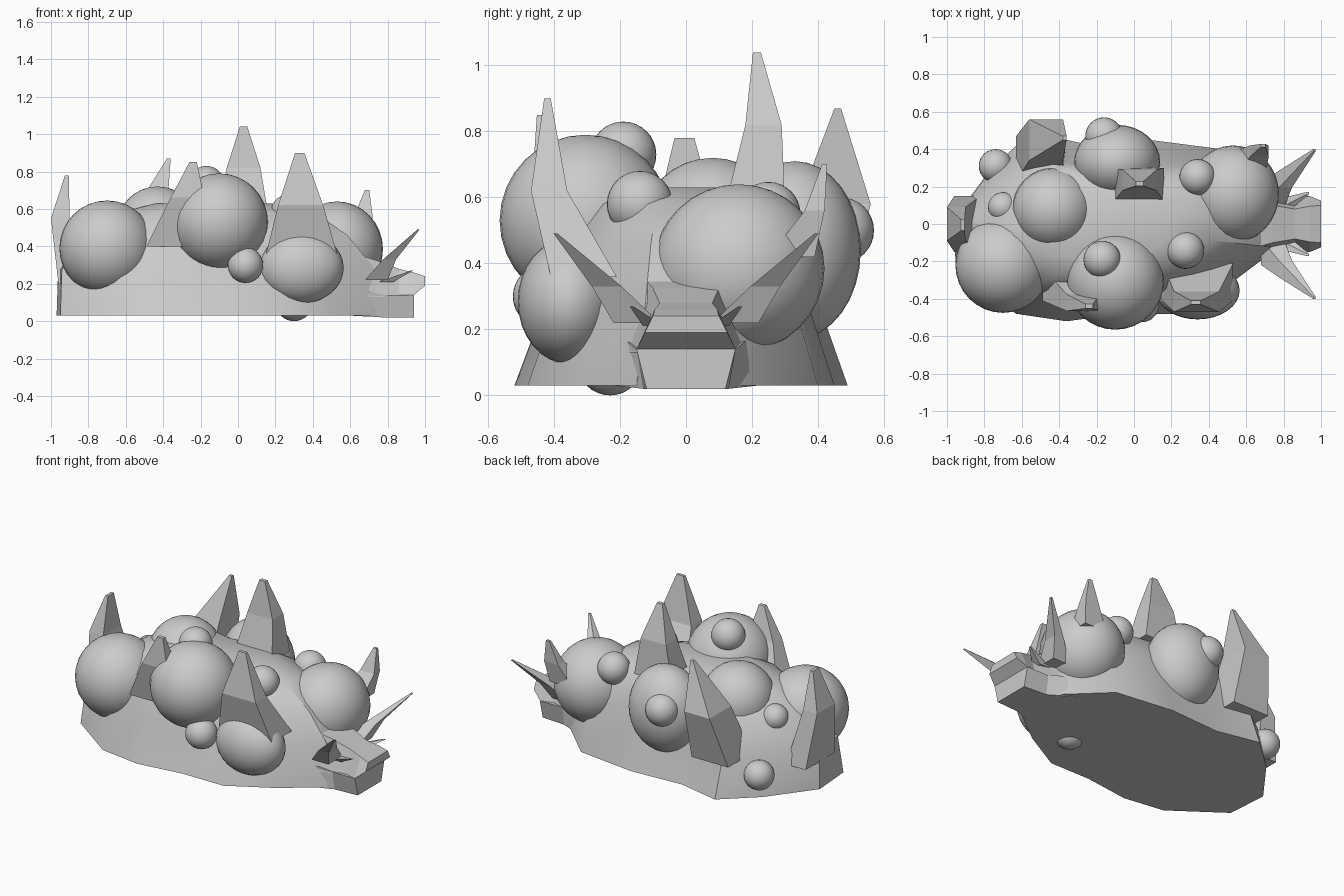
import bpy, bmesh, math


def loft(name, rings, smooth=False):
    """Skin a list of equal-length point rings and cap both ends."""
    bm = bmesh.new()
    vr = [[bm.verts.new(p) for p in r] for r in rings]
    n = len(vr[0])
    for a, b in zip(vr, vr[1:]):
        for i in range(n):
            j = (i + 1) % n
            bm.faces.new((a[i], a[j], b[j], b[i]))
    bm.faces.new(vr[0][::-1])
    bm.faces.new(vr[-1])
    bmesh.ops.recalc_face_normals(bm, faces=bm.faces[:])
    me = bpy.data.meshes.new(name)
    bm.to_mesh(me)
    bm.free()
    ob = bpy.data.objects.new(name, me)
    bpy.context.collection.objects.link(ob)
    if smooth:
        bpy.ops.object.select_all(action='DESELECT')
        bpy.context.view_layer.objects.active = ob
        ob.select_set(True)
        bpy.ops.object.shade_smooth_by_angle(angle=math.radians(35))
    return ob


def horn(name, *rings):
    """Four-sided spike; each ring is (x, y, z, half width x, half width y)."""
    loft(name, [[(x + sx * hx, y + sy * hy, z)
                 for sx, sy in ((-1, -1), (1, -1), (1, 1), (-1, 1))]
                for x, y, z, hx, hy in rings])


def wart(name, loc, size):
    bpy.ops.mesh.primitive_uv_sphere_add(segments=32, ring_count=16, location=loc)
    ob = bpy.context.object
    ob.name = name
    ob.scale = size if isinstance(size, tuple) else (size,) * 3
    bpy.ops.object.shade_smooth()


# Body: irregular flat foot outline, drawn in towards the back
foot = [(-0.97, 0.02), (-0.95, -0.25), (-0.63, -0.48), (-0.36, -0.52),
        (-0.06, -0.48), (0.23, -0.48), (0.5, -0.33), (0.74, -0.15),
        (0.74, 0.14), (0.47, 0.40), (0.08, 0.45), (-0.27, 0.43),
        (-0.55, 0.49), (-0.76, 0.3)]
levels = [(0.03, 1, 1), (0.28, 0.99, 0.82), (0.46, 0.82, 0.71),
          (0.58, 0.62, 0.58), (0.63, 0.38, 0.38)]
loft("body", [[(-0.12 + (x + 0.12) * sx, y * sy, z) for x, y in foot]
              for z, sx, sy in levels], True)

# Head: lower jaw, and a snout that overhangs it
def head_ring(x, wb, wt, zb, zt):
    return [(x, -wb, zb), (x, wb, zb), (x, wt, zt), (x, -wt, zt)]

loft("lower_jaw", [head_ring(0.6, 0.22, 0.2, 0.03, 0.18),
                   head_ring(0.78, 0.13, 0.15, 0.02, 0.14),
                   head_ring(0.94, 0.12, 0.15, 0.02, 0.14)])
loft("snout", [head_ring(0.6, 0.2, 0.14, 0.13, 0.37),
               head_ring(0.74, 0.16, 0.1, 0.13, 0.325),
               head_ring(0.86, 0.13, 0.08, 0.13, 0.28),
               head_ring(0.94, 0.15, 0.095, 0.14, 0.26),
               head_ring(1.0, 0.125, 0.1, 0.19, 0.24)])

# Paired face horns and small cheek spikes
for side, s in (("left", -1), ("right", 1)):
    horn("face_horn_" + side, (0.74, s * 0.15, 0.22, 0.06, 0.07),
         (0.81, s * 0.24, 0.33, 0.035, 0.045), (0.965, s * 0.395, 0.49, 0.006, 0.006))
    horn("cheek_spike_" + side, (0.79, s * 0.1, 0.21, 0.04, 0.03),
         (0.93, s * 0.165, 0.27, 0.006, 0.006))

# Horns over the back, rooted inside the body
horn("tail_horn", (-0.89, 0, 0.2, 0.07, 0.15), (-0.95, 0, 0.55, 0.05, 0.09),
     (-0.915, -0.005, 0.78, 0.01, 0.03))
horn("middle_horn", (0.025, 0.21, 0.58, 0.135, 0.09),
     (0.03, 0.235, 0.82, 0.09, 0.055), (0.03, 0.215, 1.04, 0.02, 0.012))
horn("front_horn", (0.34, -0.31, 0.36, 0.19, 0.1),
     (0.335, -0.415, 0.62, 0.12, 0.055), (0.33, -0.42, 0.9, 0.025, 0.01))
horn("front_tail_horn", (-0.36, -0.32, 0.4, 0.13, 0.09),
     (-0.27, -0.42, 0.66, 0.09, 0.045), (-0.24, -0.44, 0.85, 0.02, 0.012))
horn("back_tail_horn", (-0.5, 0.35, 0.25, 0.13, 0.12),
     (-0.47, 0.45, 0.58, 0.09, 0.11), (-0.37, 0.46, 0.87, 0.01, 0.01))
horn("shoulder_horn", (0.62, 0.32, 0.42, 0.08, 0.07),
     (0.67, 0.39, 0.56, 0.05, 0.03), (0.69, 0.42, 0.7, 0.012, 0.008))

# Rounded lumps: large ones, then small ones
large = [((-0.7, -0.22, 0.39), 0.255), ((-0.1, -0.305, 0.53), 0.26),
         ((0.34, -0.355, 0.285), (0.225, 0.155, 0.19)),
         ((0.53, 0.16, 0.385), (0.245, 0.26, 0.255)),
         ((-0.43, 0.08, 0.5), 0.22), ((-0.09, 0.33, 0.44), (0.23, 0.2, 0.27))]
small = [((-0.17, -0.19, 0.73), 0.1), ((0.04, -0.43, 0.3), 0.095),
         ((0.34, 0.25, 0.55), 0.097), ((0.275, -0.14, 0.58), 0.1),
         ((-0.16, 0.47, 0.5), 0.1), ((-0.74, 0.31, 0.17), 0.09),
         ((-0.7, 0.09, 0.45), 0.08), ((0.3, -0.23, 0.1), 0.1)]
for kind, lumps in (("large", large), ("small", small)):
    for i, (loc, size) in enumerate(lumps):
        wart(f"{kind}_lump_{i + 1}", loc, size)
